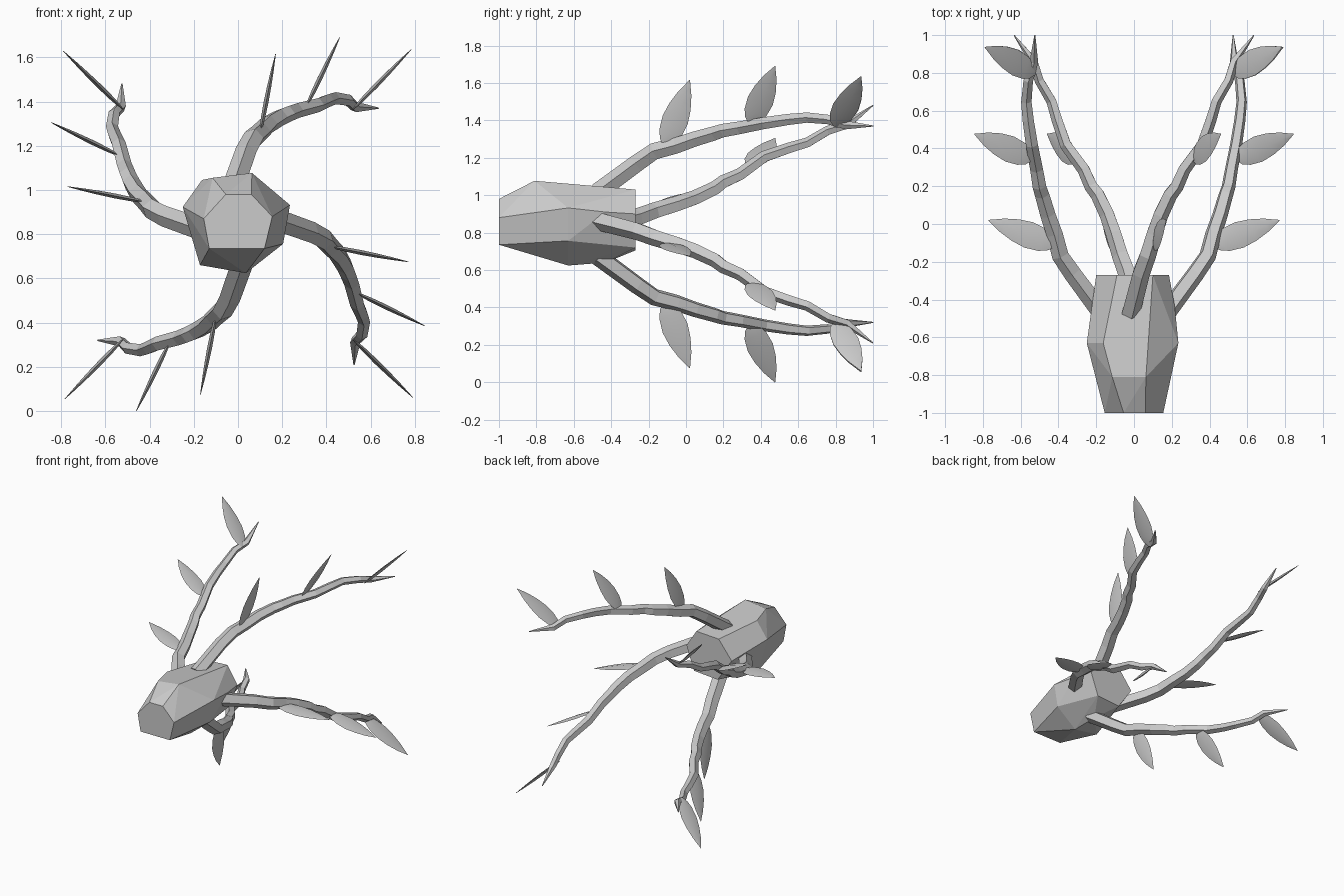
import bpy, bmesh, math
from mathutils import Vector, Matrix

cube = bpy.data.objects.get("Cube")
if cube:
    bpy.data.objects.remove(cube, do_unlink=True)

CENTRE = Vector((0, 0, 0.845))
grey = bpy.data.materials.new("plain_grey")
grey.use_nodes = True
grey.diffuse_color = (0.6, 0.6, 0.6, 1)
grey.node_tree.nodes["Principled BSDF"].inputs["Base Color"].default_value = (0.6, 0.6, 0.6, 1)


def finish(bm, name, quarter=0):
    """Turn a mesh by quarter turns about the long axis and add it to the scene."""
    bmesh.ops.recalc_face_normals(bm, faces=bm.faces)
    mesh = bpy.data.meshes.new(name)
    bm.to_mesh(mesh)
    bm.free()
    mesh.transform(Matrix.Translation(CENTRE) @ Matrix.Rotation(quarter * math.pi / 2, 4, 'Y'))
    mesh.materials.append(grey)
    obj = bpy.data.objects.new(name, mesh)
    bpy.context.collection.objects.link(obj)
    return obj


def loft(rings):
    """Skin a list of equal-sized point rings and close both ends."""
    bm = bmesh.new()
    loops = [[bm.verts.new(p) for p in ring] for ring in rings]
    n = len(loops[0])
    for a, b in zip(loops, loops[1:]):
        for i in range(n):
            j = (i + 1) % n
            bm.faces.new((a[i], a[j], b[j], b[i]))
    bm.faces.new(loops[0])
    bm.faces.new(loops[-1])
    return bm


# Faceted body: hull of cross-sections given as y, then (x, height) corners
SECTIONS = {
    -1.0: [(-.055, .98), (.06, .98), (.155, .88), (.12, .735), (-.13, .735), (-.155, .87)],
    -.81: [(.063, 1.077), (-.115, 1.055), (-.2, .9), (.165, .866)],
    -.63: [(.1, 1.04), (-.163, 1.045), (-.25, .923), (.235, .932),
           (.204, .756), (.036, .624), (-.172, .66)],
    -.43: [(.02, .64), (.215, .91)],
    -.27: [(-.09, 1.02), (.1, 1.03), (.185, .9), (.12, .72), (-.08, .705), (-.2, .88)],
}
bm = bmesh.new()
for y, corners in SECTIONS.items():
    for x, z in corners:
        bm.verts.new((x, y, z - CENTRE.z))
bmesh.ops.convex_hull(bm, input=bm.verts)
loose = [v for v in bm.verts if not v.link_faces]
bmesh.ops.delete(bm, geom=loose, context='VERTS')
bmesh.ops.dissolve_limit(bm, angle_limit=math.radians(6), verts=bm.verts, edges=bm.edges)
finish(bm, "body")

# Crooked branch path, relative to the body axis
PATH = [Vector(p) for p in (
    (-.02, -.47, .17), (.035, -.26, .325), (.07, -.165, .39), (.105, -.05, .42),
    (.14, .05, .455), (.19, .155, .485), (.225, .2, .5), (.265, .29, .515),
    (.36, .42, .54), (.405, .55, .56), (.435, .65, .57), (.5, .76, .56),
    (.53, .86, .53), (.635, 1.0, .525))]
LEAVES = [((.1, -.11, .415), (.17, .02, .77)),
          ((.31, .345, .535), (.46, .476, .845)),
          ((.52, .8, .52), (.783, .936, .79))]
# Leaf outline: position along the leaf and half width
OUTLINE = [(0, .012), (.08, .042), (.2, .062), (.4, .071), (.6, .06), (.8, .037), (.93, .014), (1, .002)]


def branch(quarter):
    rings = []
    last = len(PATH) - 1
    for i, p in enumerate(PATH):
        along = (PATH[min(i + 1, last)] - PATH[max(i - 1, 0)]).normalized()
        side = along.cross(Vector((0, 0, 1))).normalized()
        up = side.cross(along)
        r = .052 - .03 * i / last if i < last else .003
        rings.append([p + r * (math.cos(a) * side + math.sin(a) * up)
                      for a in (math.tau * k / 5 for k in range(5))])
    finish(loft(rings), "branch", quarter)


def leaf(base, tip, quarter):
    base, tip = Vector(base), Vector(tip)
    along = tip - base
    normal = along.cross(Vector((0, 1, 0))).normalized()
    side = normal.cross(along).normalized()
    rings = []
    for t, w in OUTLINE:
        c = base + along * t
        thick = normal * (.001 + w * .14)
        rings.append([c + side * w, c + thick, c - side * w, c - thick])
    obj = finish(loft(rings), "leaf", quarter)
    bpy.ops.object.select_all(action='DESELECT')
    obj.select_set(True)
    bpy.context.view_layer.objects.active = obj
    bpy.ops.object.shade_smooth_by_angle(angle=math.radians(30))


# Four branches around the body, each with three leaves
for q in range(4):
    branch(q)
    for base, tip in LEAVES:
        leaf(base, tip, q)
